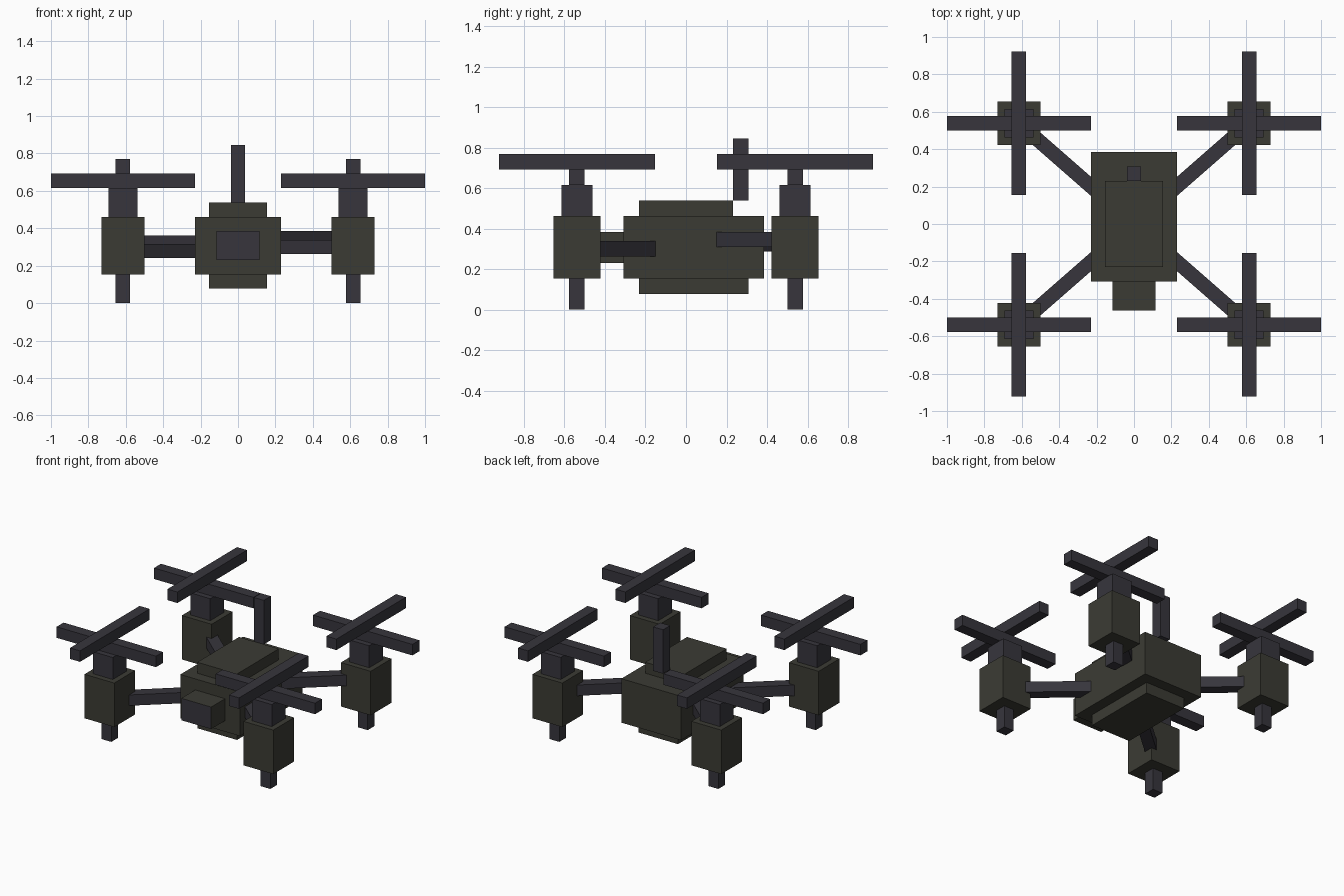
import bpy, math

if "Cube" in bpy.data.objects:
    bpy.data.objects.remove(bpy.data.objects["Cube"])

U = 1 / 13  # module size: every part sits on this grid


def material(name, rgb):
    m = bpy.data.materials.new(name)
    m.diffuse_color = (*rgb, 1)
    m.use_nodes = True
    m.node_tree.nodes["Principled BSDF"].inputs["Base Color"].default_value = m.diffuse_color
    return m


olive = material("dark olive", (0.044, 0.044, 0.034))
slate = material("dark slate", (0.038, 0.036, 0.046))


def box(name, x, y, z, mat, turn=0):
    """Box from (min, max) ranges given in grid modules."""
    spans = (x, y, z)
    bpy.ops.mesh.primitive_cube_add(
        size=1, location=[(a + b) / 2 * U for a, b in spans], rotation=(0, 0, turn))
    ob = bpy.context.object
    ob.name = name
    size = [(b - a) * U for a, b in spans]
    for v in ob.data.vertices:
        v.co = [c * s for c, s in zip(v.co, size)]
    ob.data.materials.append(mat)
    return ob


# Hull
box("hull", (-3, 3), (-4, 5), (2, 6), olive)
box("top_plate", (-2, 2), (-3, 3), (6, 7), olive)
box("belly_plate", (-2, 2), (-3, 4), (1, 2), olive)
box("antenna", (-0.5, 0.5), (3, 4), (7, 11), slate)

# Camera with a dark front face
camera = box("camera", (-1.5, 1.5), (-6, -4), (3, 5), olive)
camera.data.materials.append(slate)
for face in camera.data.polygons:
    if face.normal.y < -0.9:
        face.material_index = 1

# Four rotor units; each arm sits at a slightly different height
arm_bottom = {(-1, -1): 3.12, (1, -1): 3.42, (-1, 1): 3.72, (1, 1): 4.02}
for (sx, sy), low in arm_bottom.items():
    cx, cy = 8 * sx, 7 * sy
    tag = ("front" if sy < 0 else "back") + ("_left" if sx < 0 else "_right")

    def part(name, hx, hy, z, mat):
        box(f"{tag}_{name}", (cx - hx, cx + hx), (cy - hy, cy + hy), z, mat)

    part("leg", 0.5, 0.5, (0, 2), slate)
    part("motor", 1.5, 1.5, (2, 6), olive)
    part("hub", 1, 1, (6, 8), slate)
    part("lower_blade", 5, 0.5, (8, 9), slate)
    part("upper_blade", 0.5, 5, (9, 10), slate)

    # Diagonal arm from inside the hull to inside the motor
    mx, my = cx * 0.64, cy * 0.64
    half = math.hypot(cx, cy) * 0.34
    box(f"{tag}_arm", (mx - half, mx + half), (my - 0.5, my + 0.5),
        (low, low + 0.98), slate, math.atan2(cy, cx))
